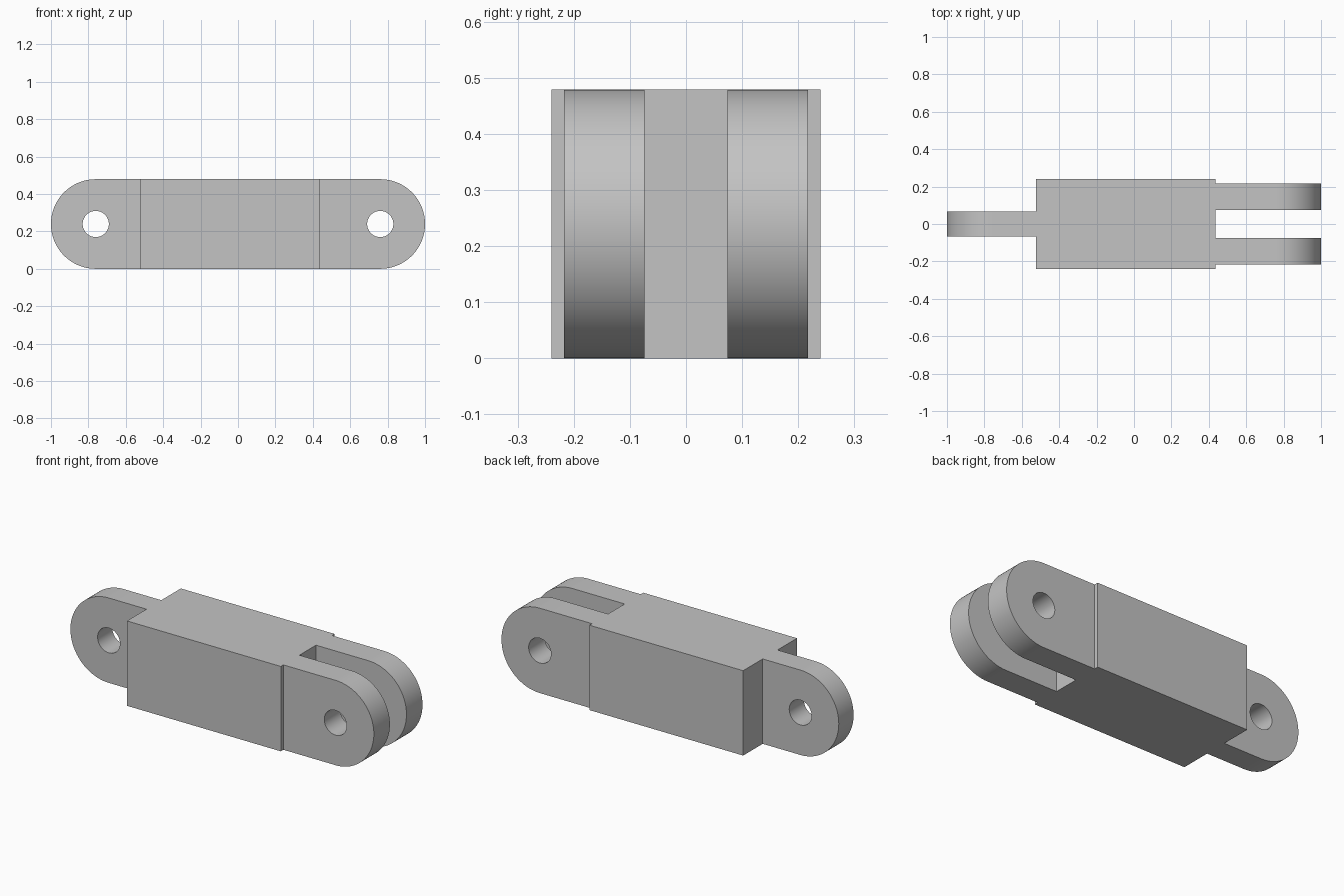
import bpy
import bmesh
from math import cos, sin, pi

default = bpy.data.objects.get("Cube")
if default:
    bpy.data.objects.remove(default, do_unlink=True)

R = 0.2395           # rounded end radius, half the height
PIN_X = 1 - R        # distance of the pin holes from the middle
HOLE_R = 0.07
BODY_LEFT, BODY_RIGHT = -0.525, 0.435

grey = bpy.data.materials.new("plain grey")
grey.use_nodes = True
colour = (0.55, 0.55, 0.55, 1)
grey.diffuse_color = colour
grey.node_tree.nodes["Principled BSDF"].inputs["Base Color"].default_value = colour


def prism(name, outline, y0, y1):
    """Extrude an x-z outline from y0 to y1."""
    bm = bmesh.new()
    face = bm.faces.new([bm.verts.new((x, y0, z)) for x, z in outline])
    extruded = bmesh.ops.extrude_face_region(bm, geom=[face])["geom"]
    moved = [v for v in extruded if isinstance(v, bmesh.types.BMVert)]
    bmesh.ops.translate(bm, verts=moved, vec=(0, y1 - y0, 0))
    bmesh.ops.recalc_face_normals(bm, faces=bm.faces)
    mesh = bpy.data.meshes.new(name)
    bm.to_mesh(mesh)
    bm.free()
    mesh.materials.append(grey)
    obj = bpy.data.objects.new(name, mesh)
    bpy.context.collection.objects.link(obj)
    return obj


def arc(cx, radius, start, sweep, steps):
    angles = [start + sweep * i / steps for i in range(steps + 1)]
    return [(cx + radius * cos(a), R + radius * sin(a)) for a in angles]


def lug(name, side, base_x, y0, y1):
    """Round-ended plate with a pin hole; side is the x direction of its tip."""
    cx = side * PIN_X
    outline = [(base_x, 0)] + arc(cx, R, -pi / 2, side * pi, 48) + [(base_x, 2 * R)]
    obj = prism(name, outline, y0, y1)
    pin = prism("pin_cutter", arc(cx, HOLE_R, 0, 2 * pi, 48)[:-1], y0 - 0.1, y1 + 0.1)
    pin.hide_render = True
    cut = obj.modifiers.new("pin_hole", "BOOLEAN")
    cut.operation = "DIFFERENCE"
    cut.solver = "EXACT"
    cut.object = pin
    bpy.ops.object.select_all(action="DESELECT")
    bpy.context.view_layer.objects.active = obj
    obj.select_set(True)
    bpy.ops.object.modifier_apply(modifier=cut.name)
    bpy.data.objects.remove(pin, do_unlink=True)
    bpy.ops.object.shade_smooth_by_angle(angle=pi / 6)


# Central block
prism("body", [(BODY_LEFT, 0), (BODY_RIGHT, 0), (BODY_RIGHT, 2 * R), (BODY_LEFT, 2 * R)], -0.24, 0.24)

# Single tongue at one end, forked pair at the other
lug("tongue", -1, BODY_LEFT, -0.066, 0.066)
lug("front_prong", 1, BODY_RIGHT, -0.217, -0.074)
lug("back_prong", 1, BODY_RIGHT, 0.074, 0.217)
